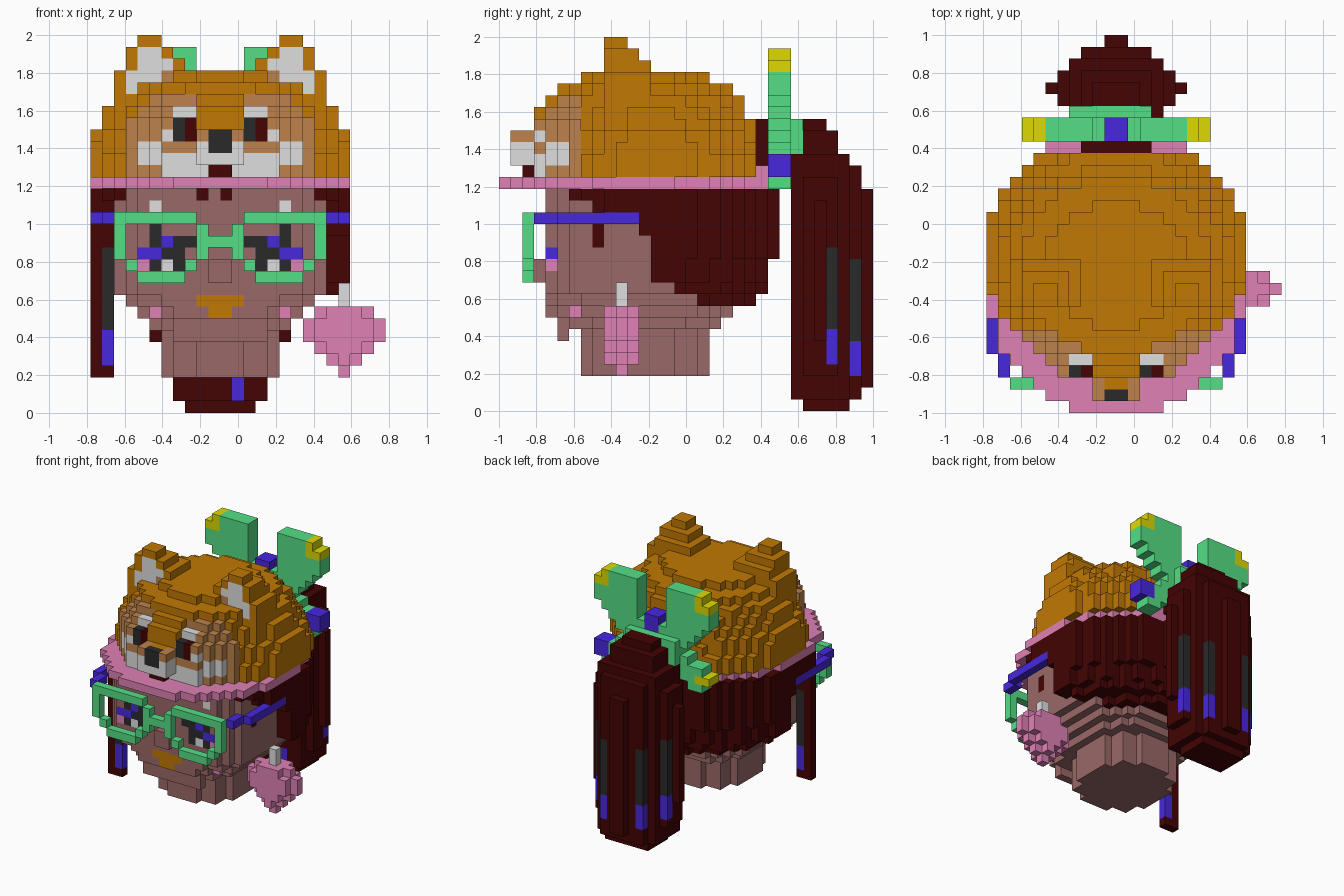
import bpy
import bmesh
from mathutils import Vector

if "Cube" in bpy.data.objects:
    bpy.data.objects.remove(bpy.data.objects["Cube"], do_unlink=True)

UNIT = 2 / 32
MID = 11            # mirror plane of the head, in grid steps
ORIGIN = Vector((12.5, 16, 0))

COLOURS = {
    "gold": (.53, .19, .001), "maroon": (.057, .001, .001),
    "skin": (.33, .14, .14), "pink": (.74, .22, .46),
    "green": (.09, .74, .24), "purple": (.065, .02, .73),
    "white": (.74, .74, .74), "charcoal": (.023, .023, .023),
    "tan": (.51, .225, .072), "yellow": (.73, .7, .001),
}
materials = {}
for name, rgb in COLOURS.items():
    mat = bpy.data.materials.new(name)
    mat.use_nodes = True
    mat.diffuse_color = (*rgb, 1)
    mat.node_tree.nodes["Principled BSDF"].inputs["Base Color"].default_value = (*rgb, 1)
    materials[name] = mat

cells = {}          # grid cell -> (part, colour)


def span(r):
    return range(r[0], r[1] + 1) if isinstance(r, tuple) else (r,)


def block(part, colour, xs, ys, zs, mirror=False):
    for i in span(xs):
        for j in span(ys):
            for k in span(zs):
                cells[i, j, k] = (part, colour)
                if mirror:
                    cells[2 * MID - 1 - i, j, k] = (part, colour)


def row(part, colour, half, ys, zs):
    block(part, colour, (MID - half, MID + half - 1), ys, zs)


def layer(part, colour, zs, half, front, back, power, start=0, end=99):
    """Rounded slab, kept between the rows start and end."""
    centre, radius = (front + back + 1) / 2, (back + 1 - front) / 2
    for j in range(max(front, start), min(back, end) + 1):
        t = abs(j + .5 - centre) / radius
        row(part, colour, round(half * (1 - t ** power) ** (1 / power)), j, zs)


def paint(part, colour, xs, zs, mirror=False):
    """Recolour the foremost cell of a part in each column."""
    for i in span(xs):
        for c in {i, 2 * MID - 1 - i} if mirror else {i}:
            for k in span(zs):
                rows = [q[1] for q, v in cells.items()
                        if q[0] == c and q[2] == k and v[0] == part]
                if rows:
                    cells[c, min(rows), k] = (part, colour)


# Head and neck
layer("head", "skin", (10, 18), 9, 4, 21, 5, end=15)
layer("head", "skin", 9, 8, 4, 20, 3.5, end=16)
layer("head", "skin", 8, 7, 4, 19, 3)
layer("head", "skin", 7, 6, 5, 18, 3)
layer("neck", "skin", (3, 6), 5, 7, 17, 2.2)
row("neck", "skin", 4, 5, 6)
block("nose", "skin", (10, 11), 3, (11, 12))

# Hair, with the hairline dropping back towards the nape
for zs, half, back, start in ((18, 11, 23, 6), (17, 11, 23, 8), ((15, 16), 11, 23, 12),
                              ((13, 14), 11, 23, 13), ((11, 12), 11, 22, 13),
                              (10, 10, 22, 15), (9, 8, 21, 17)):
    layer("hair", "maroon", zs, half, 4, back, 3, start, 13)
    layer("hair", "maroon", zs, half, 4, back, 2, max(start, 14))
block("side_lock", "maroon", 2, 8, (14, 15), True)
for i in (9, 11):
    paint("head", "maroon", i, 18)

# Hanging strand on one side, ribboned along its inner half
block("hair_strand", "maroon", (0, 1), 8, (3, 18))
block("hair_strand", "charcoal", 1, 8, (7, 13))
block("hair_strand", "purple", 1, 8, (4, 6))

# Eyes, cheeks and mouth
for colour, xs, zs in (
        ("charcoal", 5, (14, 15)), ("purple", 6, 14), ("charcoal", (7, 8), 14),
        ("purple", (4, 5), 13), ("charcoal", (6, 7), 13), ("pink", 4, 12),
        ("charcoal", 5, 12), ("white", 6, 12), ("charcoal", 7, 12),
        ("white", 5, 17), ("pink", 5, 8), ("gold", (9, 10), 9), ("gold", 10, 8)):
    paint("head", colour, xs, zs, True)

# Glasses
for xs, zs in (((2, 8), 16), (2, (13, 15)), (3, 12), ((4, 7), 11),
               (8, 12), (9, (13, 15)), (10, 14)):
    block("glasses_frame", "green", xs, 2, zs, True)
block("glasses_arm", "purple", 1, (3, 4), 16, True)
block("glasses_arm", "purple", 0, (5, 11), 16, True)

# Hat brim and dome
layer("hat_brim", "pink", 19, 11, 0, 22, 2.2)
block("hat_brim", "pink", (5, 10), 22, (19, 20), True)
layer("hat_dome", "gold", (20, 21), 11, 4, 23, 2.3, 5, 13)
layer("hat_dome", "gold", (20, 21), 11, 4, 23, 2, 14, 21)
for zs, half, front, back, power in (
        (22, 11, 5, 21, 2.3), (23, 11, 5, 21, 2.1), (24, 10, 5, 21, 2.1),
        (25, 10, 5, 20, 2), (26, 9, 5, 20, 2), (27, 8, 5, 19, 2), (28, 6, 7, 17, 2)):
    layer("hat_dome", "gold", zs, half, front, back, power)

# Hat ears with pale insides
for k, low, high, back in ((31, 4, 5, 10), (30, 3, 6, 11), (29, 3, 7, 12),
                           (28, 2, 7, 12), (27, 2, 7, 12), (26, 2, 6, 12)):
    block("hat_ear", "gold", (low, high), (9, back), k, True)
for k, low, high in ((30, 4, 5), (29, 4, 6), (28, 3, 5), (27, 3, 5)):
    block("hat_ear", "white", (low, high), 9, k, True)
block("hat_ear", "tan", (6, 7), 9, 28, True)

# Animal face on the hat, chamfered to the sides and stepping back to the brow
for j in range(3, 7):
    row("hat_face", "tan", j + 2, j, (20, 24))
    row("hat_face", "tan", j + 1 if j > 3 else 2, j, 25)
    if j > 4:
        row("hat_face", "tan", j, j, 26)
row("hat_face", "gold", 2, (3, 4), (24, 25))
row("hat_face", "gold", 2, (4, 6), 26)
paint("hat_face", "white", (7, 8), 25, True)
paint("hat_face", "white", 6, 23, True)
paint("hat_face", "white", (4, 5), (21, 22), True)
paint("hat_face", "white", (6, 8), 21, True)
paint("hat_face", "white", (6, 9), 20, True)
for i in (7, 13):
    paint("hat_face", "charcoal", i, (23, 24))
    paint("hat_face", "maroon", i + 1, (23, 24))
block("hat_snout", "white", (9, 12), (1, 3), (21, 22))
block("hat_snout", "tan", (9, 12), (1, 3), 23)
block("hat_snout", "gold", (10, 11), (2, 3), 23)
block("hat_snout", "charcoal", (10, 11), 1, (22, 23))
block("hat_mouth", "maroon", (10, 11), 2, 20)

# Ponytail, rounded towards both ends, with striped ribbons
block("ponytail_root", "maroon", (8, 13), (22, 24), (20, 24))
for zs, cap, front, back in ((0, 3, 26, 29), (1, 4, 25, 30), (2, 4, 25, 31),
                             ((3, 5), 5, 25, 31), ((6, 17), 6, 25, 31), (18, 5, 25, 31),
                             (19, 5, 25, 30), (20, 4, 25, 30), (21, 4, 25, 29),
                             ((22, 23), 3, 25, 28), (24, 2, 25, 27)):
    for j, half in enumerate((4, 5, 6, 5, 4, 3, 1), 25):
        if front <= j <= back:
            row("ponytail", "maroon", min(cap, half), j, zs)
for j, low in ((28, 4), (30, 3)):
    for k in range(low, low + 10):
        edge = min(q[0] for q, v in cells.items()
                   if v[0] == "ponytail" and q[1:] == (j, k))
        block("ponytail", "purple" if k < low + 3 else "charcoal", edge, j, k, True)
block("ponytail", "purple", 12, 25, (1, 2))

# Bow
for k, low, high in ((30, 4, 8), (29, 3, 8), (28, 3, 8), (27, 3, 8), (26, 4, 8), (25, 5, 9),
                     (24, 6, 9), (23, 7, 9), (22, 6, 9), (21, 4, 7), (20, 3, 6), (19, 4, 5)):
    block("bow", "green", (low, high), (23, 24), k, True)
block("bow", "yellow", 4, (23, 24), (29, 30), True)
block("bow", "yellow", 3, (23, 24), 29, True)
block("bow", "yellow", (3, 4), (23, 24), 20)
block("bow", "purple", (17, 18), (23, 24), (20, 21))
block("bow_knot", "purple", (10, 11), (23, 24), (22, 26))
block("hair_tie", "green", (7, 13), 25, (22, 24))

# Heart earring, thinner at its outer layers
block("earring_hook", "white", 21, 10, (9, 10))
for k, half in ((8, 2), (7, 3), (6, 3), (5, 2), (4, 1), (3, 0)):
    block("heart_earring", "pink", (21 - half, 21 + half), 10, k)
    if half:
        block("heart_earring", "pink", (22 - half, 20 + half), (9, 11), k)

# Skin the grid: one object per part, outer faces only
for part in sorted({v[0] for v in cells.values()}):
    own = {q: v[1] for q, v in cells.items() if v[0] == part}
    palette = sorted(set(own.values()))
    bm = bmesh.new()
    verts = {}

    def corner(p):
        key = tuple(p)
        if key not in verts:
            verts[key] = bm.verts.new((Vector(key) - ORIGIN) * UNIT)
        return verts[key]

    for q, colour in own.items():
        for axis in range(3):
            for side in (0, 1):
                near = list(q)
                near[axis] += 2 * side - 1
                if tuple(near) in cells:
                    continue
                u, v = (axis + 1) % 3, (axis + 2) % 3
                ring = []
                for du, dv in ((0, 0), (1, 0), (1, 1), (0, 1)):
                    p = list(q)
                    p[axis] += side
                    p[u] += du
                    p[v] += dv
                    ring.append(corner(p))
                face = bm.faces.new(ring if side else ring[::-1])
                face.material_index = palette.index(colour)
    mesh = bpy.data.meshes.new(part)
    bm.to_mesh(mesh)
    bm.free()
    for colour in palette:
        mesh.materials.append(materials[colour])
    bpy.context.collection.objects.link(bpy.data.objects.new(part, mesh))
